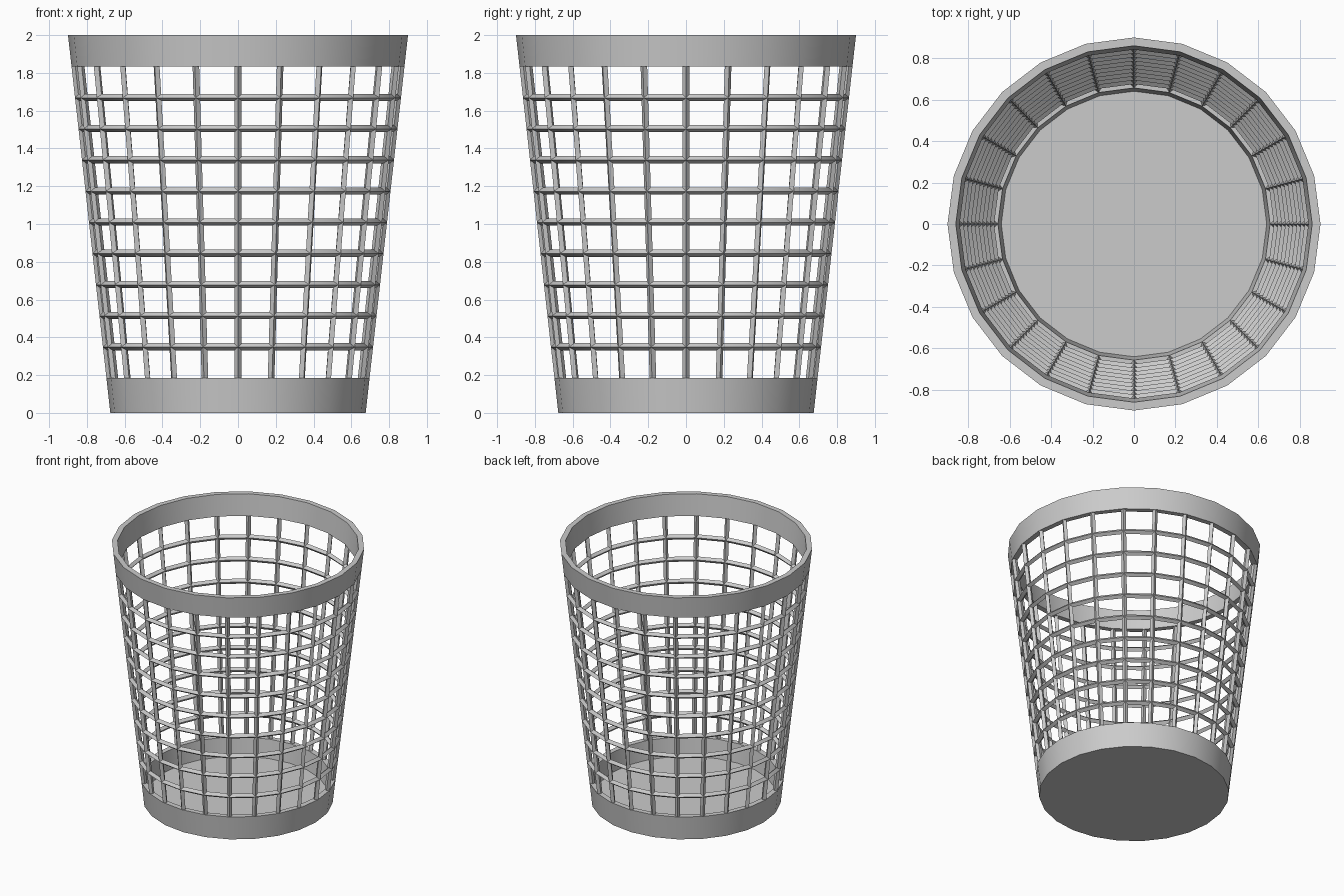
import bpy, bmesh
from math import sin, cos, radians, tau

if "Cube" in bpy.data.objects:
    bpy.data.objects.remove(bpy.data.objects["Cube"])

SIDES = 24
T = 0.04            # wall thickness
Z_LOW, Z_HIGH = 0.185, 1.835
CELLS = 10


def outer(z):
    return 0.676 + 0.112 * z


def finish(name, bm):
    bmesh.ops.recalc_face_normals(bm, faces=bm.faces)
    me = bpy.data.meshes.new(name)
    bm.to_mesh(me)
    bm.free()
    ob = bpy.data.objects.new(name, me)
    bpy.context.collection.objects.link(ob)
    bpy.context.view_layer.objects.active = ob
    ob.select_set(True)
    bpy.ops.object.shade_smooth_by_angle(angle=radians(30))
    ob.select_set(False)
    return ob


def lathe(bm, profile, closed=True):
    """Revolve (radius, z) points; an open profile gets capped ends."""
    rings = [[bm.verts.new((r * cos(tau * i / SIDES), r * sin(tau * i / SIDES), z))
              for i in range(SIDES)] for r, z in profile]
    n = len(rings)
    for k in range(n if closed else n - 1):
        a, b = rings[k], rings[(k + 1) % n]
        for i in range(SIDES):
            j = (i + 1) % SIDES
            bm.faces.new((a[i], a[j], b[j], b[i]))
    if not closed:
        bm.faces.new(rings[0])
        bm.faces.new(rings[-1])


# Solid base: floor and lower band in one cup
bm = bmesh.new()
lathe(bm, [(outer(0), 0), (outer(Z_LOW), Z_LOW),
           (outer(Z_LOW) - T, Z_LOW), (outer(T) - T, T)], closed=False)
finish("base_cup", bm)

# Upper rim band
bm = bmesh.new()
lathe(bm, [(outer(Z_HIGH), Z_HIGH), (outer(2), 2),
           (outer(2) - T, 2), (outer(Z_HIGH) - T, Z_HIGH)])
finish("rim_band", bm)

# Horizontal hoops with a diamond section
bm = bmesh.new()
step = (Z_HIGH - Z_LOW) / CELLS
for k in range(1, CELLS):
    z = Z_LOW + k * step
    h = T / 2
    mid = outer(z) - h
    lathe(bm, [(mid + h, z - 0.002), (mid + 0.002, z + 0.019),
               (mid - h, z + 0.002), (mid - 0.002, z - 0.019)])
finish("hoops", bm)

# Upright bars with a diamond section, one per corner
bm = bmesh.new()
for i in range(SIDES):
    a = tau * i / SIDES
    ends = []
    for z in (Z_LOW - 0.01, Z_HIGH + 0.01):
        mid = outer(z) - T / 2
        ends.append([bm.verts.new((cos(a) * (mid + d) - sin(a) * w,
                                   sin(a) * (mid + d) + cos(a) * w, z))
                     for d, w in ((T / 2, 0), (0, 0.018), (-T / 2, 0), (0, -0.018))])
    lo, hi = ends
    for k in range(4):
        m = (k + 1) % 4
        bm.faces.new((lo[k], lo[m], hi[m], hi[k]))
    bm.faces.new(lo)
    bm.faces.new(hi)
finish("upright_bars", bm)
